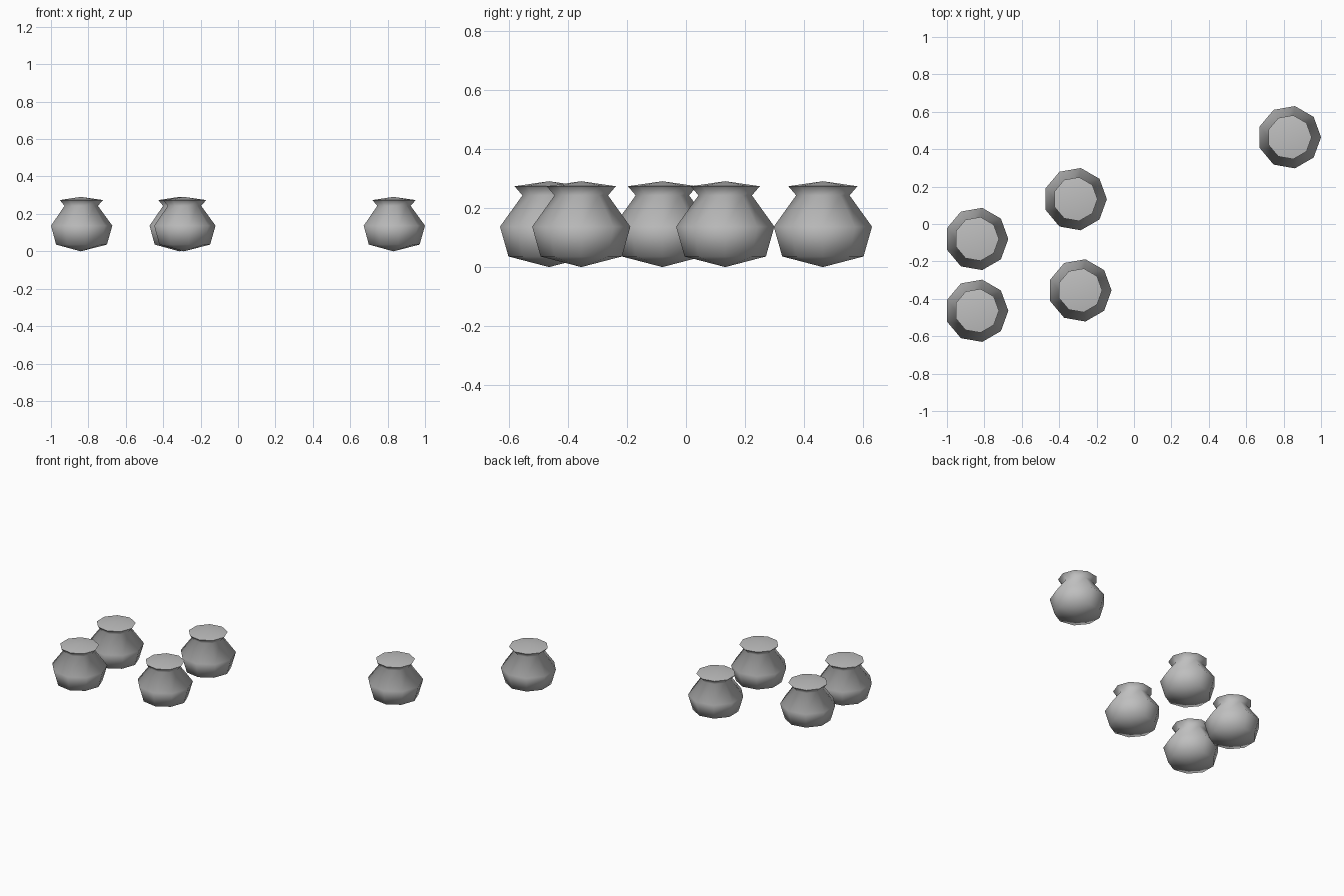
import bpy
import bmesh
import math

cube = bpy.data.objects.get("Cube")
if cube:
    bpy.data.objects.remove(cube, do_unlink=True)

SIDES = 9
# Radius and height of each ring, from base to rim
PROFILE = [(0.14, 0.036), (0.169, 0.137), (0.092, 0.243), (0.119, 0.274)]
BASE_TIP, LID_TIP = 0.0, 0.291
POTS = {
    "pot_far_right": (0.831, 0.464),
    "pot_middle_back": (-0.314, 0.133),
    "pot_middle_front": (-0.289, -0.355),
    "pot_left_back": (-0.841, -0.08),
    "pot_left_front": (-0.841, -0.464),
}

# Plain grey clay
clay = bpy.data.materials.new("grey_clay")
clay.use_nodes = True
color = (0.52, 0.52, 0.52, 1)
clay.diffuse_color = color
clay.node_tree.nodes["Principled BSDF"].inputs["Base Color"].default_value = color


def pot_mesh():
    """Lathe the pot outline, closed by shallow cones below and above."""
    bm = bmesh.new()
    rings = []
    for radius, z in PROFILE:
        angles = [math.tau * i / SIDES for i in range(SIDES)]
        rings.append([bm.verts.new((radius * math.cos(a), radius * math.sin(a), z))
                      for a in angles])
    bottom = bm.verts.new((0, 0, BASE_TIP))
    top = bm.verts.new((0, 0, LID_TIP))
    for i in range(SIDES):
        j = (i + 1) % SIDES
        for low, high in zip(rings, rings[1:]):
            bm.faces.new((low[i], low[j], high[j], high[i]))
        bm.faces.new((bottom, rings[0][j], rings[0][i]))
        bm.faces.new((top, rings[-1][i], rings[-1][j]))
    bmesh.ops.recalc_face_normals(bm, faces=bm.faces)
    # Smooth body with a crisp rim
    for face in bm.faces:
        face.smooth = True
    for edge in bm.edges:
        edge.smooth = edge.calc_face_angle() < math.radians(80)
    mesh = bpy.data.meshes.new("pot")
    bm.to_mesh(mesh)
    bm.free()
    mesh.materials.append(clay)
    return mesh


# Scatter the pots
shared = pot_mesh()
for name, (x, y) in POTS.items():
    pot = bpy.data.objects.new(name, shared)
    pot.location = (x, y, 0)
    bpy.context.collection.objects.link(pot)
